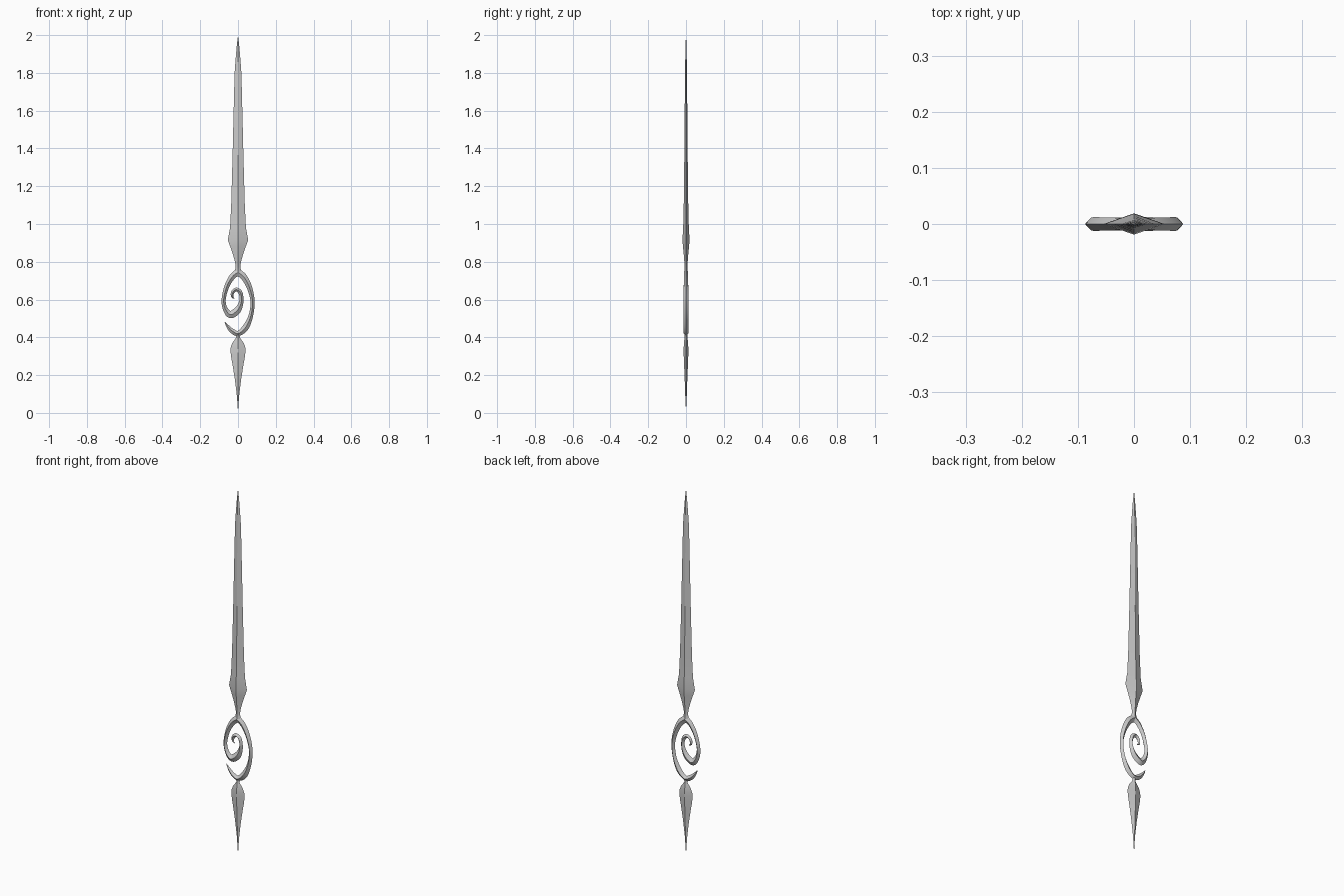
import bpy, bmesh
from mathutils import Vector
from mathutils.geometry import interpolate_bezier

if "Cube" in bpy.data.objects:
    bpy.data.objects.remove(bpy.data.objects["Cube"])


def smooth_path(pts, steps):
    """Catmull-Rom interpolation of (x, z, half width, half depth) points."""
    v = [Vector(p) for p in pts]
    out = []
    for i in range(len(v) - 1):
        a, b = v[i], v[i + 1]
        p, n = v[max(i - 1, 0)], v[min(i + 2, len(v) - 1)]
        for s in range(steps):
            t = s / steps
            out.append(0.5 * (2 * a + (b - p) * t + (2 * p - 5 * a + 4 * b - n) * t * t
                              + (3 * a - p - 3 * b + n) * t ** 3))
    return out + [v[-1]]


def diamond_sweep(name, pts, steps=1):
    """Sweep a four-sided diamond section along a path in the XZ plane."""
    path = smooth_path(pts, steps) if steps > 1 else [Vector(p) for p in pts]
    bm = bmesh.new()
    rings = []
    for i, p in enumerate(path):
        a, b = path[max(i - 1, 0)], path[min(i + 1, len(path) - 1)]
        d = Vector((b[0] - a[0], 0, b[1] - a[1])).normalized()
        side = Vector((-d.z, 0, d.x)) * p[2]
        c, depth = Vector((p[0], 0, p[1])), Vector((0, p[3], 0))
        rings.append([bm.verts.new(c + o) for o in (side, depth, -side, -depth)])
    for r, s in zip(rings, rings[1:]):
        for k in range(4):
            bm.faces.new((r[k], r[(k + 1) % 4], s[(k + 1) % 4], s[k]))
    bm.faces.new(rings[0])
    bm.faces.new(rings[-1][::-1])
    bmesh.ops.remove_doubles(bm, verts=bm.verts, dist=1e-5)
    bmesh.ops.recalc_face_normals(bm, faces=bm.faces)
    me = bpy.data.meshes.new(name)
    bm.to_mesh(me)
    bm.free()
    ob = bpy.data.objects.new(name, me)
    bpy.context.collection.objects.link(ob)
    bpy.ops.object.select_all(action='DESELECT')
    ob.select_set(True)
    bpy.context.view_layer.objects.active = ob
    bpy.ops.object.shade_smooth_by_angle(angle=0.35)
    return ob


# Long upper blade and its narrow neck
diamond_sweep("upper_blade", [(0, z, w, d) for z, w, d in (
    (2.0, 0, 0), (1.94, .007, .003), (1.87, .013, .004), (1.80, .018, .005),
    (1.60, .023, .007), (1.35, .029, .009), (1.10, .036, .012), (.98, .042, .015),
    (.915, .054, .019), (.88, .041, .016), (.84, .027, .012), (.80, .016, .009),
    (.775, .012, .008), (.755, .016, .009), (.74, .026, .010))])

# Short lower spike
diamond_sweep("lower_spike", [(0, z, w, d) for z, w, d in (
    (.425, .02, .009), (.41, .011, .007), (.398, .010, .007), (.388, .017, .009),
    (.37, .030, .011), (.35, .038, .012), (.33, .040, .012), (.30, .037, .012),
    (.25, .028, .010), (.18, .017, .007), (.11, .008, .005), (.05, .003, .002), (0, 0, 0))])

# Left strand of the guard curling into the central spiral
diamond_sweep("spiral_strand", [
    (0, .745, .018, .010), (-.030, .721, .016, .011), (-.059, .67, .013, .012),
    (-.076, .60, .011, .012), (-.067, .55, .013, .012), (-.040, .520, .019, .012),
    (-.006, .540, .019, .012), (.012, .57, .014, .012), (.019, .605, .010, .012),
    (.011, .64, .011, .011), (-.010, .653, .010, .010), (-.028, .638, .009, .009),
    (-.030, .615, .006, .007), (-.018, .606, .001, .001)], 5)

# Right strand of the guard ending in a crescent point
diamond_sweep("crescent_strand", [
    (0, .745, .018, .010), (.033, .717, .017, .011), (.062, .66, .014, .012),
    (.077, .59, .011, .012), (.068, .515, .012, .012), (.040, .452, .017, .012),
    (.002, .421, .014, .012), (-.030, .433, .013, .010), (-.054, .458, .008, .006),
    (-.070, .482, .001, .001)], 5)
